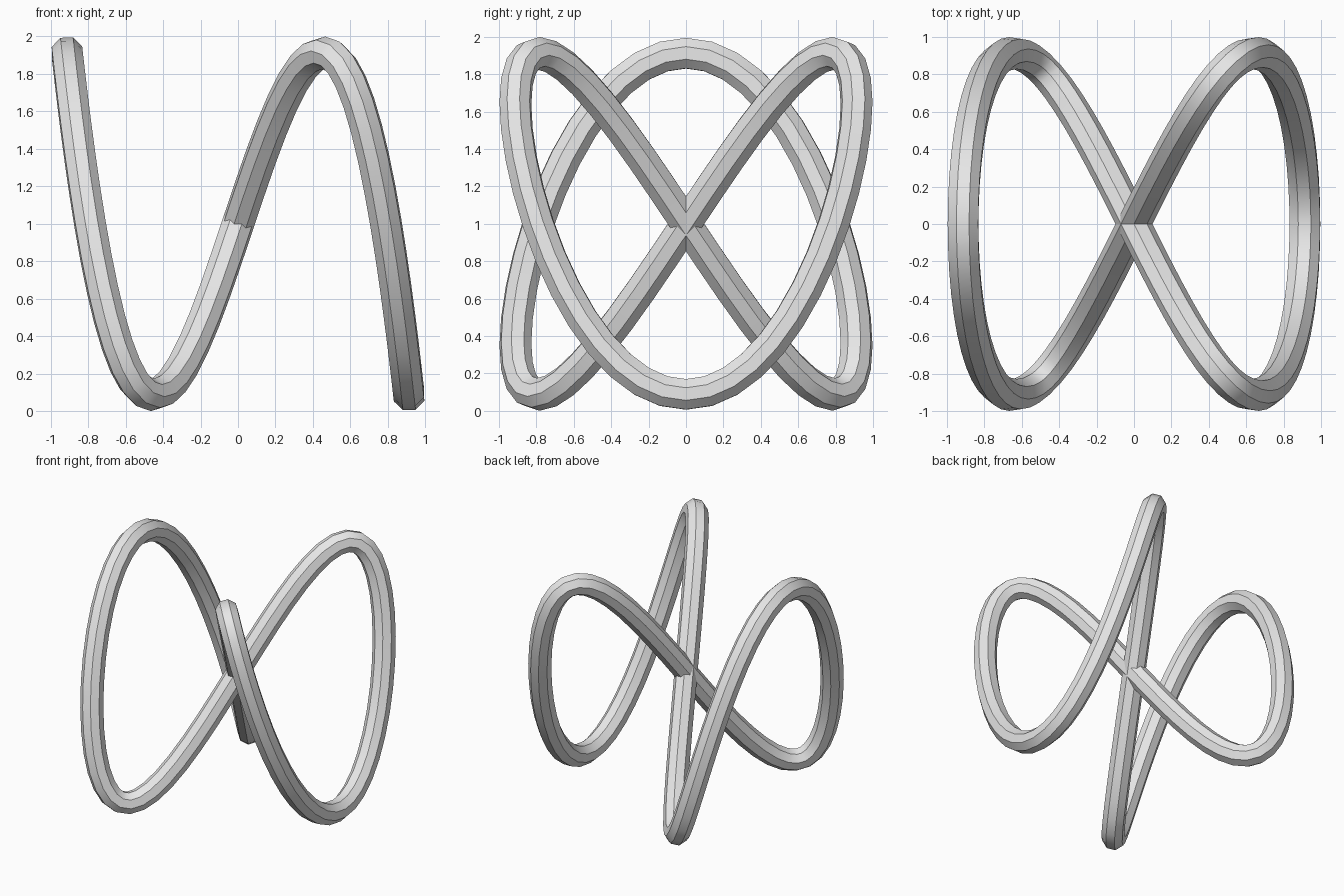
import bpy
from math import sin, pi, radians

cube = bpy.data.objects.get("Cube")
if cube:
    bpy.data.objects.remove(cube, do_unlink=True)

REACH = 0.912    # centreline amplitude on each axis
RADIUS = 0.088   # tube radius
STEPS = 96

# Plain grey material
grey = bpy.data.materials.new("light_grey")
grey.use_nodes = True
color = (0.8, 0.8, 0.8, 1)
grey.diffuse_color = color
for node in grey.node_tree.nodes:
    if node.type == 'BSDF_PRINCIPLED':
        node.inputs["Base Color"].default_value = color

# Closed centreline with one, two and three waves on x, y and z
path = bpy.data.curves.new("knot_tube", 'CURVE')
path.dimensions = '3D'
path.twist_mode = 'MINIMUM'
path.bevel_depth = RADIUS
path.bevel_resolution = 2
spline = path.splines.new('POLY')
spline.points.add(STEPS - 1)
for i, point in enumerate(spline.points):
    t = 2 * pi * i / STEPS
    x, y, z = (REACH * sin(k * t) for k in (1, 2, 3))
    point.co = (x, y, z + 1, 1)
spline.use_cyclic_u = True
path.materials.append(grey)

# Turn the swept curve into a mesh tube with crisp lengthwise facets
tube = bpy.data.objects.new("knot_tube", path)
bpy.context.collection.objects.link(tube)
bpy.ops.object.select_all(action='DESELECT')
tube.select_set(True)
bpy.context.view_layer.objects.active = tube
bpy.ops.object.convert(target='MESH')
bpy.ops.object.shade_smooth_by_angle(angle=radians(30))
